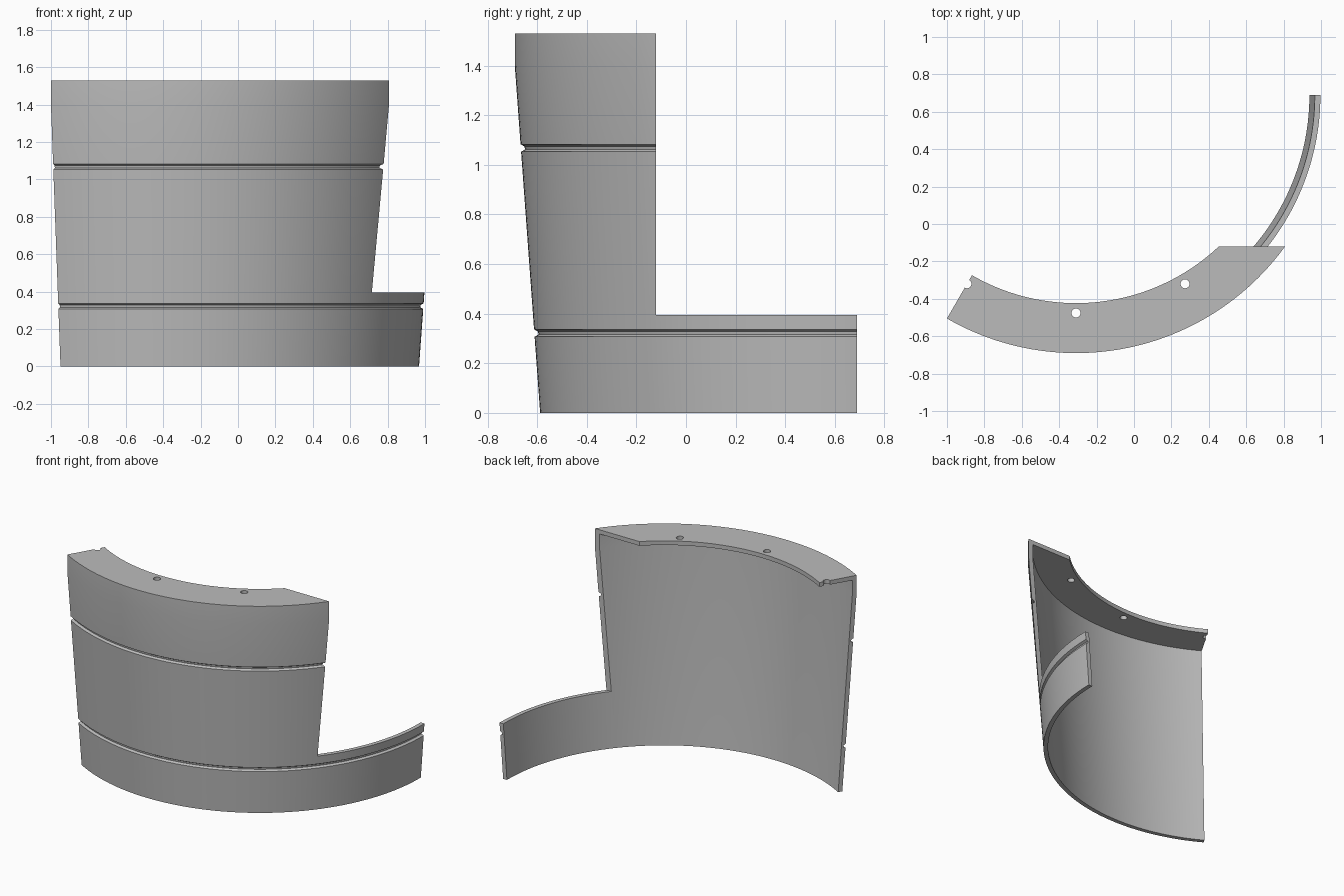
import bpy, bmesh, math
from mathutils import Vector

if "Cube" in bpy.data.objects:
    bpy.data.objects.remove(bpy.data.objects["Cube"])

AXIS = Vector((-0.31, 0.69, 0))   # vertical axis of the curved shell
HEIGHT = 1.53
WALL = 0.03
SEGMENTS = 72

grey = bpy.data.materials.new("plain grey")
grey.use_nodes = True
grey.diffuse_color = (0.5, 0.5, 0.5, 1)
grey.node_tree.nodes["Principled BSDF"].inputs["Base Color"].default_value = (0.5, 0.5, 0.5, 1)


def outer_radius(z):
    """Flared wall that turns vertical near the top."""
    return 1.278 + 0.073 * min(z, 1.4)


def groove(low, high, depth=0.016):
    """Shallow trapezoid groove in the outer face."""
    inset = (high - low) * 0.3
    return [(outer_radius(low), low),
            (outer_radius(low) - depth, low + inset),
            (outer_radius(high) - depth, high - inset),
            (outer_radius(high), high)]


def new_object(name, bm):
    bmesh.ops.recalc_face_normals(bm, faces=bm.faces)
    mesh = bpy.data.meshes.new(name)
    bm.to_mesh(mesh)
    bm.free()
    mesh.materials.append(grey)
    obj = bpy.data.objects.new(name, mesh)
    bpy.context.collection.objects.link(obj)
    return obj


def revolve(name, profile, start, end):
    """Solid swept around the axis through part of a turn."""
    bm = bmesh.new()
    rings = []
    for i in range(SEGMENTS + 1):
        a = math.radians(start + (end - start) * i / SEGMENTS)
        rings.append([bm.verts.new(AXIS + Vector((r * math.cos(a), r * math.sin(a), z)))
                      for r, z in profile])
    n = len(profile)
    for a, b in zip(rings, rings[1:]):
        for j in range(n):
            k = (j + 1) % n
            bm.faces.new((a[j], a[k], b[k], b[j]))
    bm.faces.new(rings[0])
    bm.faces.new(rings[-1])
    return new_object(name, bm)


def cut(target, cutter):
    mod = target.modifiers.new("cut", 'BOOLEAN')
    mod.operation = 'DIFFERENCE'
    mod.solver = 'EXACT'
    mod.object = cutter
    bpy.context.view_layer.objects.active = target
    bpy.ops.object.modifier_apply(modifier=mod.name)
    bpy.data.objects.remove(cutter)


# Wall with two grooves and an inward top flange
shelf = HEIGHT - WALL
profile = [(outer_radius(0), 0)]
profile += groove(0.307, 0.337) + groove(1.053, 1.083)
profile += [(outer_radius(1.4), 1.4), (outer_radius(1.4), HEIGHT),
            (1.113, HEIGHT), (1.113, shelf),
            (outer_radius(1.4) - WALL, shelf), (outer_radius(1.4) - WALL, 1.4),
            (outer_radius(0) - WALL, 0)]
shell = revolve("curved_panel", profile, -120, 0)

# Step that leaves only the low band on the left side
bm = bmesh.new()
bmesh.ops.create_cube(bm, size=2)
for v in bm.verts:
    v.co += Vector((0.5, 0.88, 1.395))
cut(shell, new_object("step_cutter", bm))

# Screw holes through the flange, the first one halved by the end face
for angle in (-120, -90, -60):
    a = math.radians(angle)
    bm = bmesh.new()
    bmesh.ops.create_cone(bm, cap_ends=True, segments=24, radius1=0.024,
                          radius2=0.024, depth=0.12)
    centre = AXIS + Vector((1.166 * math.cos(a), 1.166 * math.sin(a), HEIGHT))
    bmesh.ops.translate(bm, verts=bm.verts, vec=centre)
    cut(shell, new_object("hole_cutter", bm))

# Smooth curves with crisp rims
bpy.ops.object.select_all(action='DESELECT')
shell.select_set(True)
bpy.context.view_layer.objects.active = shell
bpy.ops.object.shade_smooth_by_angle(angle=math.radians(25))
